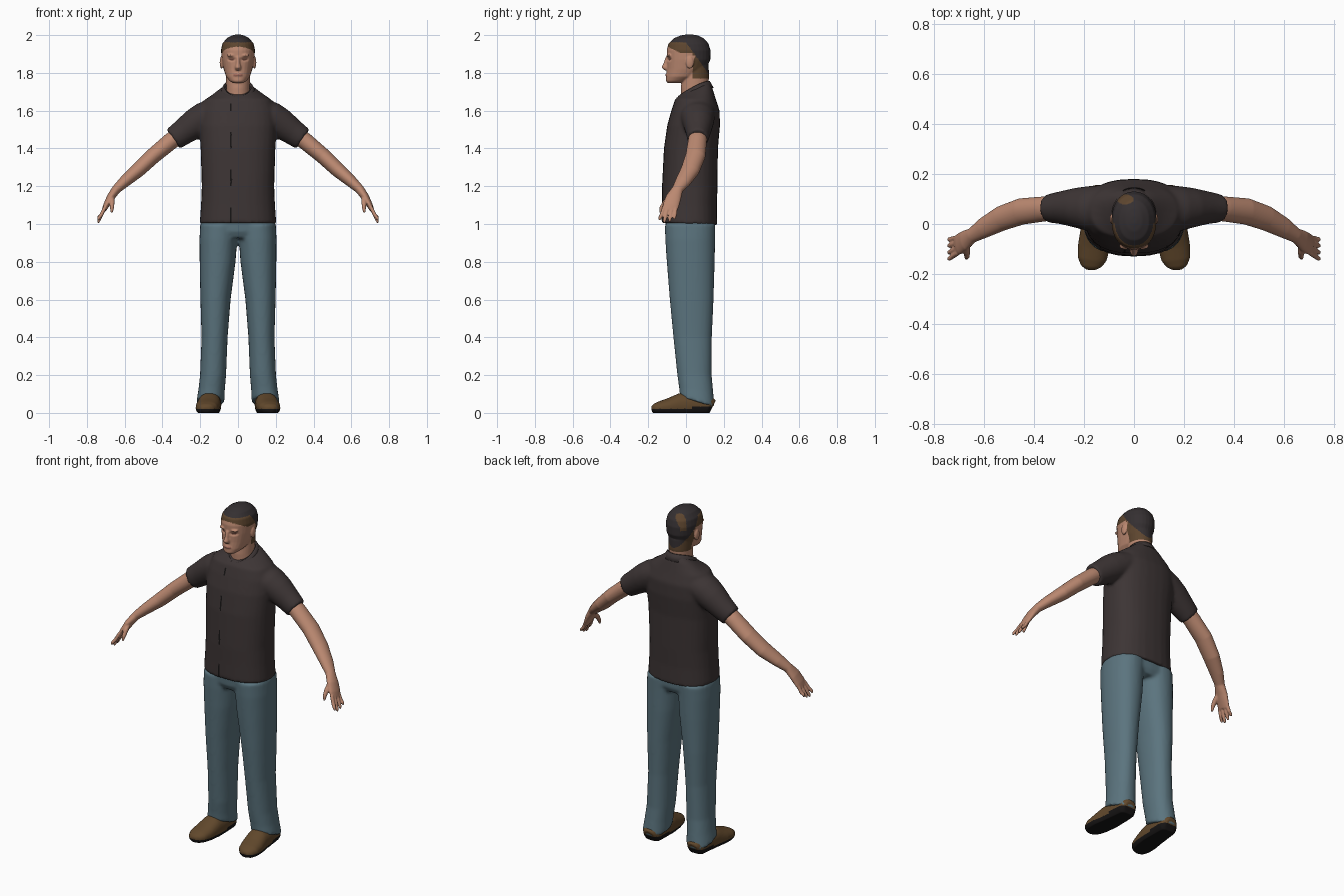
import bpy, bmesh, math
from mathutils import Vector, Matrix

if "Cube" in bpy.data.objects:
    bpy.data.objects.remove(bpy.data.objects["Cube"], do_unlink=True)

X_AXIS, Y_AXIS, Z_AXIS = Vector((1, 0, 0)), Vector((0, 1, 0)), Vector((0, 0, 1))


def material(name, red, green, blue):
    mat = bpy.data.materials.new(name)
    mat.use_nodes = True
    mat.diffuse_color = (red, green, blue, 1)
    shader = mat.node_tree.nodes["Principled BSDF"]
    shader.inputs["Base Color"].default_value = (red, green, blue, 1)
    shader.inputs["Roughness"].default_value = 0.8
    return mat


skin = material("skin", .50, .25, .165)
lip = material("lip", .36, .15, .11)
eye = material("eye brown", .12, .05, .035)
dark_hair = material("dark hair", .035, .029, .031)
brown_hair = material("brown hair", .11, .06, .028)
shirt_cloth = material("shirt cloth", .046, .035, .035)
seam = material("seam black", .008, .007, .007)
denim = material("denim", .105, .175, .21)
leather = material("brown leather", .12, .065, .025)
linen = material("white linen", .65, .62, .58)


def loft(bm, stations, side=1, axis=None, ref=Y_AXIS, power=2.0, sides=28):
    """Closed tube through (x, y, z, half width, half depth, optional tilt)."""
    points = [Vector(s[:3]) for s in stations]
    rings = []
    for i, s in enumerate(stations):
        after, before = points[min(i + 1, len(points) - 1)], points[max(i - 1, 0)]
        t = axis or (after - before).normalized()
        v = (ref - t * ref.dot(t)).normalized()
        u = v.cross(t)
        tilt = s[5] if len(s) > 5 else 0
        ring = []
        for k in range(sides):
            angle = math.tau * k / sides
            c, d = math.cos(angle), math.sin(angle)
            c = math.copysign(abs(c) ** (2 / power), c) * s[3]
            d = math.copysign(abs(d) ** (2 / power), d) * s[4]
            p = points[i] + u * c + v * d
            p.z += tilt * d
            p.x *= side
            ring.append(bm.verts.new(p))
        rings.append(ring)
    for low, high in zip(rings, rings[1:]):
        for k in range(sides):
            n = (k + 1) % sides
            bm.faces.new((low[k], low[n], high[n], high[k]))
    bm.faces.new(rings[0][::-1])
    bm.faces.new(rings[-1])


def blob(bm, centre, radii):
    place = Matrix.Translation(centre) @ Matrix.Diagonal((*radii, 1))
    bmesh.ops.create_uvsphere(bm, u_segments=16, v_segments=10, radius=1, matrix=place)


def finish(name, bm, mats, voxel=0, smooth=0, rule=None, shape=None):
    """Fuse the closed pieces into one skin, reshape it, then colour by rule."""
    bmesh.ops.recalc_face_normals(bm, faces=bm.faces)
    mesh = bpy.data.meshes.new(name)
    bm.to_mesh(mesh)
    bm.free()
    obj = bpy.data.objects.new(name, mesh)
    bpy.context.scene.collection.objects.link(obj)
    if voxel:
        fuse = obj.modifiers.new("fuse", "REMESH")
        fuse.mode = "VOXEL"
        fuse.voxel_size = voxel
        soften = obj.modifiers.new("soften", "SMOOTH")
        soften.iterations = smooth
        graph = bpy.context.evaluated_depsgraph_get()
        fused = bpy.data.meshes.new_from_object(obj.evaluated_get(graph))
        obj.modifiers.clear()
        obj.data = fused
    obj.data.materials.clear()
    for mat in mats:
        obj.data.materials.append(mat)
    if shape:
        for vert in obj.data.vertices:
            shape(vert.co)
    for face in obj.data.polygons:
        face.use_smooth = True
        face.material_index = rule(*face.center) if rule else 0
    return obj


# Shirt: trunk and two short sleeves
bm = bmesh.new()
loft(bm, [(0, .018, 1.0, .203, .148, -.04), (0, .018, 1.1, .196, .146), (0, .02, 1.2, .192, .147),
          (0, .026, 1.4, .198, .143), (0, .04, 1.52, .205, .14), (0, .05, 1.6, .2, .128),
          (0, .05, 1.66, .175, .108), (0, .044, 1.695, .115, .095, .3),
          (0, .042, 1.715, .078, .082, .45)], axis=Z_AXIS, power=2.4)
for side in (-1, 1):
    loft(bm, [(.13, .06, 1.585, .08, .095), (.18, .062, 1.56, .085, .09), (.23, .065, 1.53, .08, .08),
              (.29, .065, 1.487, .069, .066), (.343, .062, 1.45, .062, .056)], side)


def shirt_rule(x, y, z):
    on_line = -.04 < x < -.03 and y < 0 and z < 1.64
    return int(on_line and (z * 5) % 1 < .45)


finish("shirt", bm, [shirt_cloth, seam], .0095, 4, shirt_rule)

# Collar: folded band, open at the throat
bm = bmesh.new()
rows, steps = [], 32
for k in range(steps + 1):
    turn = math.pi * (-.94 + 1.88 * k / steps)
    sx, cy = math.sin(turn), math.cos(turn)
    front = (1 - cy) / 2
    top = 1.757 - .08 * front ** 1.5
    drop = .035 + .012 * front
    rows.append([bm.verts.new((sx * r, .042 + cy * (r + .006), z)) for r, z in
                 ((.068, top - .05), (.071, top), (.078, top), (.098, top - drop))])
for a, b in zip(rows, rows[1:]):
    for j in range(3):
        bm.faces.new((a[j], b[j], b[j + 1], a[j + 1]))
collar = finish("shirt_collar", bm, [shirt_cloth])
collar.modifiers.new("thickness", "SOLIDIFY").thickness = .005

# Undershirt edge at the throat
bm = bmesh.new()
blob(bm, (0, -.036, 1.664), (.028, .014, .007))
finish("undershirt", bm, [linen])

# Trousers: hips and two legs
bm = bmesh.new()
loft(bm, [(0, .022, .925, .17, .11), (0, .022, .96, .193, .128), (0, .02, 1.03, .195, .13)],
     axis=Z_AXIS, power=2.4)
for side in (-1, 1):
    loft(bm, [(.146, .06, .058, .074, .092, -.3), (.14, .054, .12, .07, .09, -.1),
              (.132, .045, .2, .069, .091), (.124, .035, .4, .069, .102), (.119, .03, .6, .08, .116),
              (.108, .025, .8, .095, .127), (.104, .022, .92, .1, .132),
              (.1, .022, 1.0, .1, .134)], side, axis=Z_AXIS, power=2.2)
finish("trousers", bm, [denim], .0095, 4)


# Shoes with dark soles
def ground(co):
    co.z = max(co.z, 0)


for side, label in ((-1, "right"), (1, "left")):
    bm = bmesh.new()
    loft(bm, [(.145, .14, .03, .035, .04), (.145, .12, .04, .055, .055), (.148, .04, .045, .06, .065),
              (.152, -.03, .04, .062, .064), (.16, -.09, .03, .064, .048), (.167, -.14, .025, .058, .036),
              (.17, -.168, .02, .042, .027), (.17, -.182, .017, .02, .015)],
         side, ref=Z_AXIS, power=2.3)
    finish(label + "_shoe", bm, [leather, seam], .006, 3,
           lambda x, y, z: int(z < (.034 if y > .03 else .022)), ground)

# Bare arms with hands
for side, label in ((-1, "right"), (1, "left")):
    bm = bmesh.new()
    loft(bm, [(.28, .066, 1.495, .045, .048), (.36, .06, 1.435, .045, .05), (.45, .05, 1.36, .042, .053),
              (.53, .022, 1.285, .039, .05), (.6, -.016, 1.225, .031, .041), (.645, -.045, 1.183, .024, .03),
              (.675, -.066, 1.14, .021, .041), (.698, -.08, 1.098, .016, .043),
              (.71, -.087, 1.072, .011, .039)], side)
    for off in (-.031, -.011, .011, .031):
        reach = abs(off + .004) * .7
        loft(bm, [(.703, -.085 + off, 1.09, .01, .01), (.724, -.094 + off * 1.15, 1.048, .01, .01),
                  (.738, -.1 + off * 1.25, 1.012 + reach, .009, .009),
                  (.741, -.101 + off * 1.25, 1.0 + reach, .005, .005)], side, sides=12)
    loft(bm, [(.668, -.075, 1.15, .014, .014), (.667, -.11, 1.115, .014, .014),
              (.667, -.13, 1.085, .011, .011), (.669, -.138, 1.06, .006, .006)], side, sides=12)
    finish(label + "_arm", bm, [skin], .0045, 3)

# Head: skull, jaw, neck, nose, lips, brows and ears
bm = bmesh.new()
loft(bm, [(0, -.066, 1.746, .026, .03), (0, -.05, 1.757, .044, .056), (0, -.022, 1.78, .063, .083),
          (0, .003, 1.82, .076, .104), (0, .014, 1.87, .086, .115), (0, .014, 1.92, .09, .116),
          (0, .013, 1.955, .083, .106), (0, .015, 1.983, .06, .08), (0, .017, 1.998, .033, .046),
          (0, .017, 2.003, .012, .016)], axis=Z_AXIS, power=2.15)
loft(bm, [(0, .046, 1.63, .066, .07), (0, .045, 1.72, .062, .072), (0, .05, 1.78, .064, .072),
          (0, .05, 1.84, .066, .07)], axis=Z_AXIS)
loft(bm, [(0, -.098, 1.885, .009, .01), (0, -.104, 1.85, .011, .016), (0, -.107, 1.828, .017, .023),
          (0, -.1, 1.814, .013, .014)], axis=Z_AXIS, sides=14)
blob(bm, (0, -.098, 1.789), (.026, .012, .009))
blob(bm, (0, -.088, 1.762), (.024, .018, .014))
for side in (-1, 1):
    blob(bm, (side * .034, -.088, 1.893), (.026, .014, .008))
    blob(bm, (side * .087, .02, 1.855), (.01, .021, .033))


def eye_distance(x, z, width, height):
    return ((abs(x) - .034) / width) ** 2 + ((z - 1.872) / height) ** 2


def sockets(co):
    near = eye_distance(co.x, co.z, .026, .014)
    if co.y < -.05 and near < 1:
        co.y += .007 * (1 - near)


def head_rule(x, y, z):
    if y < -.06 and eye_distance(x, z, .015, .0045) < 1:
        return 2
    if y < -.09 and abs(x) < .024 and abs(z - 1.789) < .007:
        return 1
    is_ear = abs(x) > .084 and z < 1.892 and y < .05
    hairline = max(1.89 - .5 * y, 1.905) if y < .035 else 1.77
    if is_ear or z < min(hairline, 1.942):
        return 0
    crown = ((x + .035) / .033) ** 2 + ((y - .098) / .02) ** 2
    if z > 1.9 and crown < 1:
        return 3
    return 4 if z > max(1.962 - 1.4 * max(y, 0), 1.77) else 3


finish("head", bm, [skin, lip, eye, brown_hair, dark_hair], .0042, 3, head_rule, sockets)
